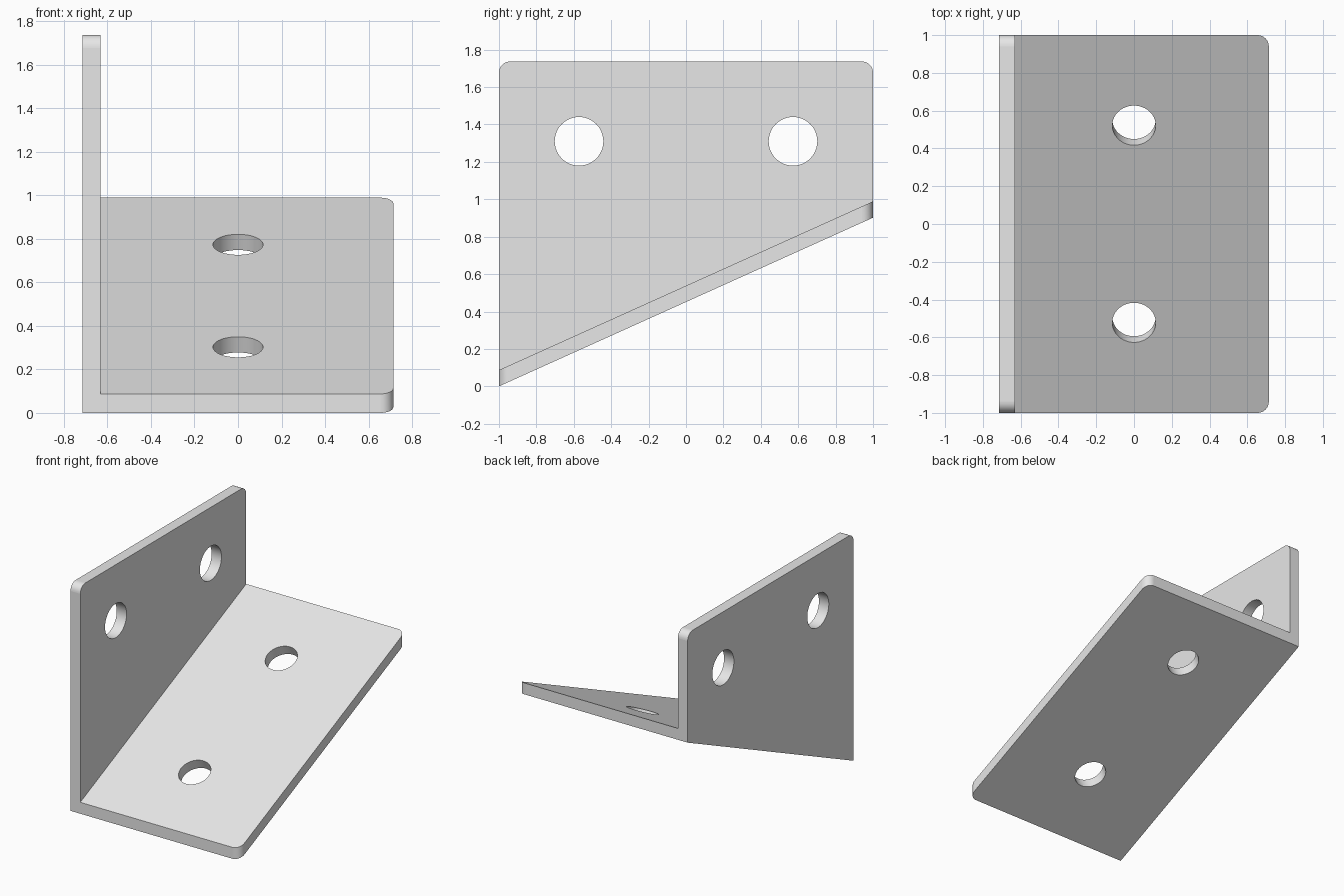
import bpy, bmesh, math
from mathutils import Matrix, Vector

cube = bpy.data.objects.get("Cube")
if cube:
    bpy.data.objects.remove(cube, do_unlink=True)

# Main sizes
HALF_X, WALL, HEIGHT = 0.714, 0.083, 1.737
THICK, RISE, CORNER = 0.087, 0.902, 0.06
INNER = WALL - HALF_X
SLOPE = math.atan2(RISE, 2)

steel = bpy.data.materials.new("light grey metal")
steel.use_nodes = True
grey = (0.8, 0.8, 0.8, 1)
steel.diffuse_color = grey
steel.node_tree.nodes["Principled BSDF"].inputs["Base Color"].default_value = grey


def make_object(name, bm):
    bmesh.ops.recalc_face_normals(bm, faces=bm.faces)
    mesh = bpy.data.meshes.new(name)
    bm.to_mesh(mesh)
    bm.free()
    mesh.materials.append(steel)
    obj = bpy.data.objects.new(name, mesh)
    bpy.context.collection.objects.link(obj)
    return obj


# L-shaped section swept front to back, with the shelf climbing to the back
def section(bm, y):
    lift = RISE * (y + 1) / 2
    points = [(-HALF_X, lift), (HALF_X, lift), (HALF_X, lift + THICK),
              (INNER, lift + THICK), (INNER, HEIGHT), (-HALF_X, HEIGHT)]
    return [bm.verts.new((x, y, z)) for x, z in points]


bm = bmesh.new()
front, back = section(bm, -1), section(bm, 1)
bm.faces.new(front)
bm.faces.new(back[::-1])
for i in range(len(front)):
    j = (i + 1) % len(front)
    bm.faces.new((front[i], back[i], back[j], front[j]))

# Round the free corners of the wall and the shelf
corners = []
for end in (front, back):
    corners += [bm.edges.get((end[1], end[2])), bm.edges.get((end[4], end[5]))]
bmesh.ops.bevel(bm, geom=corners, offset=CORNER, offset_type='OFFSET',
                segments=8, profile=0.5, affect='EDGES')
bracket = make_object("angled_bracket", bm)


# Bolt holes, square to each plate
def drill(name, centre, radius, axis, angle):
    bm = bmesh.new()
    place = Matrix.Translation(Vector(centre)) @ Matrix.Rotation(angle, 4, axis)
    bmesh.ops.create_cone(bm, cap_ends=True, segments=48, radius1=radius,
                          radius2=radius, depth=0.4, matrix=place)
    cutter = make_object(name, bm)
    cutter.hide_render = True
    cut = bracket.modifiers.new(name, 'BOOLEAN')
    cut.operation, cut.solver, cut.object = 'DIFFERENCE', 'EXACT', cutter
    return cutter


cutters = []
for side in (-1, 1):
    cutters.append(drill("wall_hole", (-HALF_X + WALL / 2, side * 0.572, 1.31),
                         0.13, 'Y', math.pi / 2))
    y = side * 0.522
    cutters.append(drill("shelf_hole", (0, y, RISE * (y + 1) / 2 + THICK),
                         0.115, 'X', SLOPE))

# Apply the cuts and discard the cutters
graph = bpy.context.evaluated_depsgraph_get()
cut_mesh = bpy.data.meshes.new_from_object(bracket.evaluated_get(graph))
bracket.modifiers.clear()
bracket.data = cut_mesh
for cutter in cutters:
    bpy.data.objects.remove(cutter, do_unlink=True)

# Smooth the rounded corners and hole walls, keep the plates flat
bpy.ops.object.select_all(action='DESELECT')
bracket.select_set(True)
bpy.context.view_layer.objects.active = bracket
bpy.ops.object.shade_smooth_by_angle(angle=math.radians(30))
for face in bracket.data.polygons:
    if face.area > 0.02:
        face.use_smooth = False
